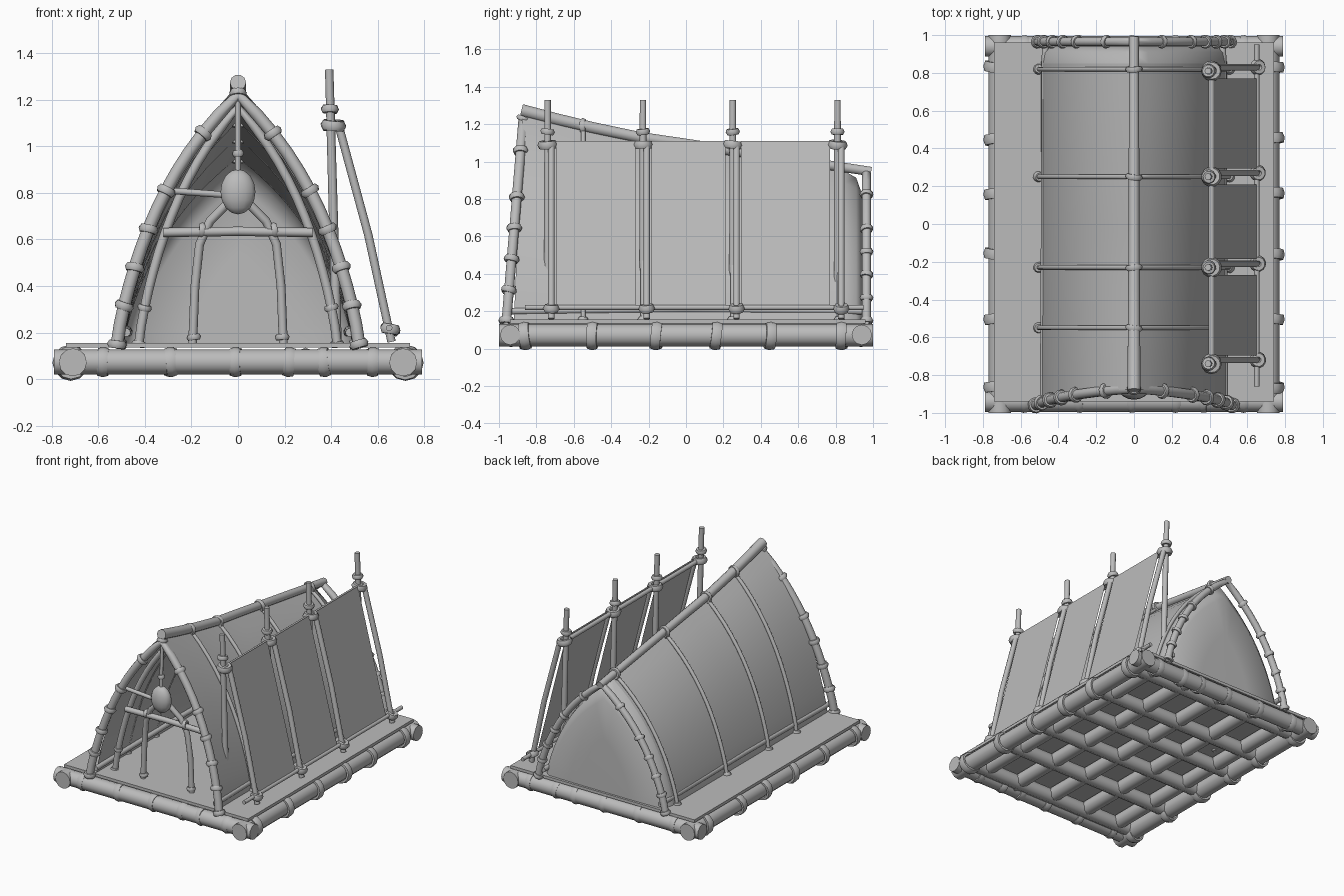
import bpy, bmesh, math, random
from mathutils import Vector

random.seed(4)
if "Cube" in bpy.data.objects:
    bpy.data.objects.remove(bpy.data.objects["Cube"])

grey = bpy.data.materials.new("weathered_grey")
grey.use_nodes = True
grey.diffuse_color = (0.5, 0.5, 0.5, 1)
grey.node_tree.nodes["Principled BSDF"].inputs["Base Color"].default_value = (0.5, 0.5, 0.5, 1)


def finish(bm, name, smooth=True):
    mesh = bpy.data.meshes.new(name)
    bm.to_mesh(mesh)
    bm.free()
    ob = bpy.data.objects.new(name, mesh)
    bpy.context.collection.objects.link(ob)
    mesh.materials.append(grey)
    if smooth:
        bpy.ops.object.select_all(action='DESELECT')
        ob.select_set(True)
        bpy.context.view_layer.objects.active = ob
        bpy.ops.object.shade_smooth_by_angle(angle=math.radians(50))


def loft(bm, rings, closed=True):
    """Join rows of points with quads."""
    rows = [[bm.verts.new(p) for p in ring] for ring in rings]
    for a, b in zip(rows, rows[1:]):
        n = len(a)
        for i in range(n if closed else n - 1):
            j = (i + 1) % n
            bm.faces.new((a[i], a[j], b[j], b[i]))
    return rows


def pole(name, path, radius, tip=None, sides=10):
    """Round pole along a path, tapering to the tip radius."""
    pts = [Vector(p) for p in path]
    tip = tip or radius
    rings = []
    for i, p in enumerate(pts):
        d = (pts[min(i + 1, len(pts) - 1)] - pts[max(i - 1, 0)]).normalized()
        ref = Vector((0, 0, 1)) if abs(d.y) > 0.8 else Vector((0, 1, 0))
        u = d.cross(ref).normalized()
        v = d.cross(u)
        r = radius + (tip - radius) * i / (len(pts) - 1)
        rings.append([p + r * (math.cos(a) * u + math.sin(a) * v)
                      for a in (math.tau * k / sides for k in range(sides))])
    bm = bmesh.new()
    rows = loft(bm, rings)
    bm.faces.new(rows[0])
    bm.faces.new(rows[-1])
    bmesh.ops.recalc_face_normals(bm, faces=bm.faces)
    finish(bm, name)


def lashing(name, at, axis, radius, thick=0.018, wide=1.2):
    """Rope binding wound round a pole."""
    axis = Vector(axis).normalized()
    axis = (axis + 0.15 * Vector([random.uniform(-1, 1) for _ in range(3)])).normalized()
    quat = axis.to_track_quat('Z', 'Y')
    rings = []
    for k in range(13):
        a = math.tau * k / 12
        ring = []
        for m in range(6):
            b = math.tau * m / 6
            r = radius + thick * math.cos(b)
            ring.append(Vector(at) + quat @ Vector((r * math.cos(a), r * math.sin(a),
                                                    thick * wide * math.sin(b))))
        rings.append(ring)
    bm = bmesh.new()
    loft(bm, rings)
    bmesh.ops.remove_doubles(bm, verts=bm.verts, dist=0.0001)
    bmesh.ops.recalc_face_normals(bm, faces=bm.faces)
    finish(bm, name)


def box(name, lo, hi):
    bm = bmesh.new()
    bmesh.ops.create_cube(bm, size=1)
    for v in bm.verts:
        v.co = [l + (c + 0.5) * (h - l) for l, h, c in zip(lo, hi, v.co)]
    finish(bm, name, False)


# Raft: long logs, cross logs, deck and edge bindings
for x in (-0.57, -0.29, 0, 0.29, 0.57):
    pole("long_joist", [(x, -0.93, 0.085), (x, 0.93, 0.085)], 0.05, sides=8)
cross = (-0.86, -0.5, -0.16, 0.16, 0.45, 0.83)
for y in cross:
    pole("cross_joist", [(-0.72, y, 0.078), (0.72, y, 0.078)], 0.05, sides=8)
for s in (-1, 1):
    pole("side_log", [(s * 0.71, -1, 0.072), (s * 0.71, 1, 0.072)], 0.06, sides=12)
    pole("end_log", [(-0.79, s * 0.94, 0.074), (0.79, s * 0.94, 0.074)], 0.054, sides=12)
    for y in cross:
        lashing("side_binding", (s * 0.72, y, 0.07), (0, 1, 0), 0.064, 0.014, 2.2)
    for x in (-0.58, -0.29, -0.01, 0.22, 0.37, 0.58):
        lashing("end_binding", (x, s * 0.935, 0.073), (1, 0, 0), 0.053, 0.012, 2.2)
box("deck", (-0.74, -0.94, 0.135), (0.74, 0.96, 0.156))

# Tent shape: pointed arch under a falling ridge
STEPS = 13
ARCH = [(0.52 * (1 - f ** (1.4 + 0.75 * f)), f) for f in (i / STEPS for i in range(STEPS + 1))]
KNOTS = (0, 2, 4, 6, 8, 11)


def ridge(y):
    if y < 0:
        return 1.09 + 0.185 * (-y / 0.9) ** 1.3
    return 1.09 - 0.145 * y / 0.97


def section(y, width=1.0, drop=0.0, lean=0.0):
    """Points of a full arch from left foot to right foot."""
    top = ridge(y) - drop
    half = [(x * width, y + lean * f, 0.15 + (top - 0.15) * f) for x, f in ARCH]
    return half + [(-x, py, z) for x, py, z in half[-2::-1]]


def arch(name, pts, radius, knots, band):
    pole(name, pts, radius)
    for i in knots:
        for j in (i, len(pts) - 1 - i):
            a, b = Vector(pts[max(j - 1, 0)]), Vector(pts[min(j + 1, len(pts) - 1)])
            lashing(name + "_binding", pts[j], b - a, radius, band)


# Hide cover, and a rear wall that bulges out to the rear arch
ys = [-0.92 + 1.77 * i / 12 for i in range(13)]
bm = bmesh.new()
loft(bm, [section(y, 0.95, 0.015, 0.05 * max(0, -y)) for y in ys], closed=False)
finish(bm, "tent_cover")
bm = bmesh.new()
rows = loft(bm, [section(0.85, 0.95, 0.015), section(0.91, 0.93, 0.04),
                 section(0.94, 0.86, 0.12), section(0.945, 0.4, 0.4)], closed=False)
bm.faces.new(rows[-1])
finish(bm, "rear_wall")

# Tent frame
arch("front_arch", section(-0.96, 1, 0.07, 0.09), 0.027, KNOTS, 0.016)
arch("inner_arch", section(-0.8, 0.82, 0.08), 0.02, (0, 2), 0.012)
arch("rear_arch", section(0.965, 0.98, 0.0), 0.024, KNOTS, 0.013)
for y in (-0.55, -0.23, 0.25, 0.82):
    arch("rib", section(y, 0.97, 0.0), 0.013, (0,), 0.018)
    lashing("ridge_binding", (0, y, ridge(y)), (0, 1, 0), 0.032, 0.014)
pole("ridge_pole", [(0, y, ridge(y) + 0.005) for y in (-0.88, -0.7, -0.5, -0.25, 0, 0.5, 0.99)], 0.035, 0.026)
lashing("peak_binding", (0, -0.87, 1.23), (0, 0.3, 1), 0.026, 0.012)
for s in (-1, 1):
    pole("foot_rail", [(s * 0.48, -0.95, 0.2), (s * 0.475, 0, 0.21), (s * 0.47, 0.97, 0.2)], 0.018)

# Entrance: crossbar, small bent door frame and hanging gourd
pole("door_crossbar", [(-0.32, -0.83, 0.63), (0, -0.83, 0.635), (0.32, -0.83, 0.63)], 0.02)
pole("door_spike", [(-0.3, -0.88, 0.81), (-0.03, -0.88, 0.79)], 0.014)
for s in (-1, 1):
    pole("door_frame", [(s * 0.195, -0.81, 0.15), (s * 0.185, -0.81, 0.4), (s * 0.165, -0.82, 0.58),
                        (s * 0.12, -0.83, 0.68), (s * 0.03, -0.85, 0.77)], 0.019)
    lashing("door_foot_binding", (s * 0.19, -0.81, 0.18), (0, 0, 1), 0.02, 0.012)
    lashing("door_joint_binding", (s * 0.155, -0.825, 0.64), (1, 0, 0), 0.022, 0.012)
pole("hanging_cord", [(0, -0.87, 1.2), (0, -0.88, 1.0), (0, -0.88, 0.86)], 0.012)
lashing("cord_knot", (0, -0.88, 0.97), (0, 0, 1), 0.012, 0.014)
bm = bmesh.new()
bmesh.ops.create_uvsphere(bm, u_segments=14, v_segments=8, radius=1)
for v in bm.verts:
    v.co = (v.co.x * 0.077, -0.88 + v.co.y * 0.05, 0.805 + v.co.z * 0.097)
finish(bm, "hanging_gourd")

# Leaning side screen: posts, struts, rails and three hides
posts = (-0.74, -0.23, 0.25, 0.81)
TOP, FOOT = Vector((0.425, 0, 1.11)), Vector((0.65, 0, 0.23))
for y in posts:
    pole("screen_post", [(0.425, y, 0.15), (0.41, y, 0.7), (0.392, y, 1.33)], 0.021, 0.018)
    pole("screen_strut", [(0.43, y + 0.02, 1.1), (0.56, y + 0.02, 0.62), (0.66, y + 0.02, 0.16)], 0.018)
    lashing("post_lower_binding", (0.41, y, 1.09), (0, 0, 1), 0.035, 0.02)
    lashing("post_upper_binding", (0.395, y, 1.16), (0, 0, 1), 0.024, 0.015)
    lashing("strut_foot_binding", (0.655, y + 0.02, 0.215), (0.3, 0, 1), 0.025, 0.02)
pole("screen_top_rail", [(0.41, -0.78, 1.09), (0.41, 0.85, 1.09)], 0.016)
pole("screen_foot_rail", [(0.65, -0.86, 0.22), (0.65, 0.95, 0.22)], 0.014)
for a, b in zip(posts, posts[1:]):
    bm = bmesh.new()
    loft(bm, [[TOP.lerp(FOOT, i / 5) + Vector((0, y, 0)) for i in range(6)]
              for y in (a + 0.045, (a + b) / 2, b - 0.04)], closed=False)
    finish(bm, "screen_hide")
